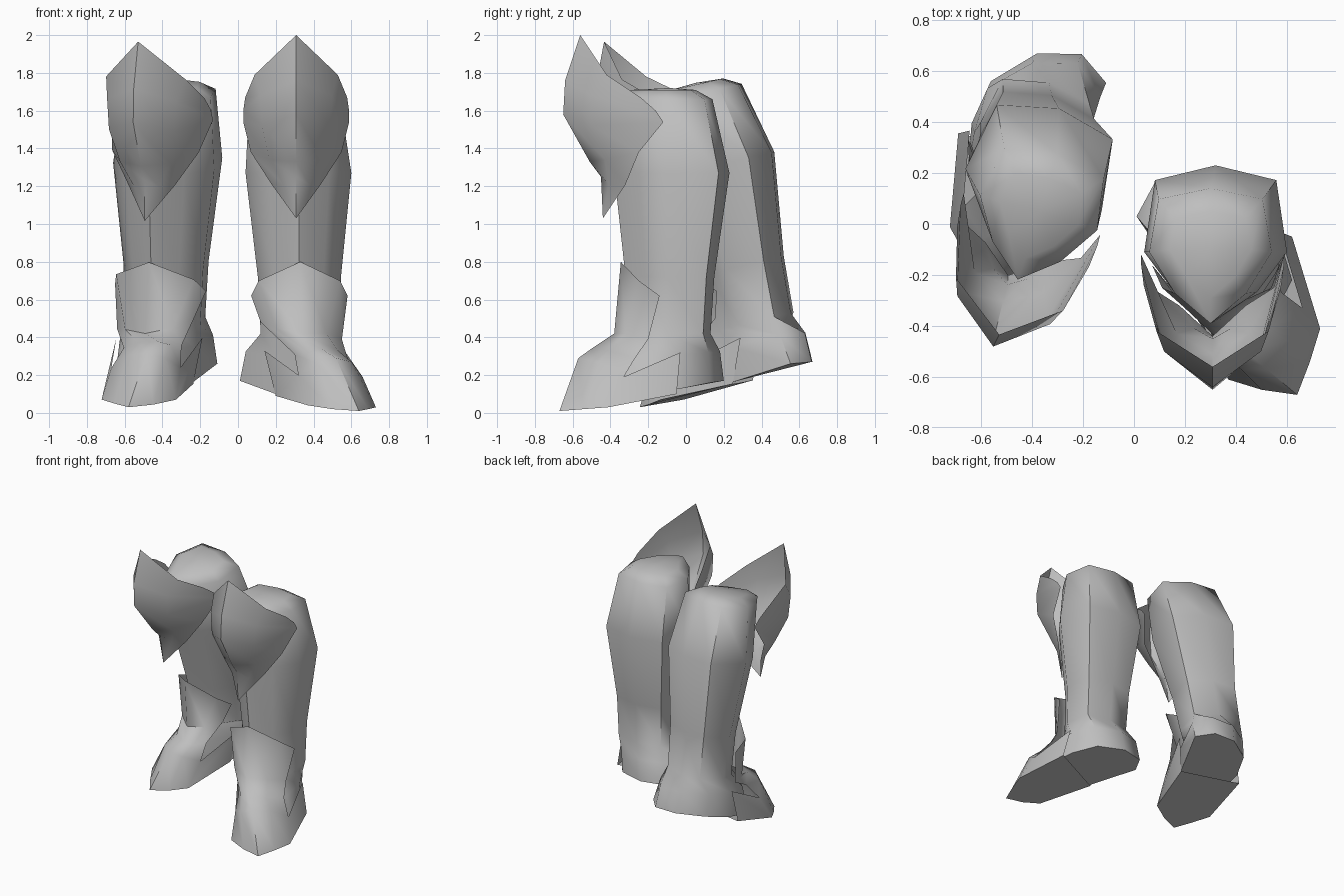
import bpy
import bmesh
from math import radians
from mathutils import Matrix, Vector

default_cube = bpy.data.objects.get("Cube")
if default_cube:
    bpy.data.objects.remove(default_cube, do_unlink=True)

# One plain grey for everything
grey = bpy.data.materials.new("plain_grey")
grey.use_nodes = True
grey.diffuse_color = (0.52, 0.52, 0.52, 1)
grey.node_tree.nodes["Principled BSDF"].inputs["Base Color"].default_value = grey.diffuse_color


def make_object(name, points, faces, flipped):
    """Build a smooth shaded object from points and index faces."""
    bm = bmesh.new()
    verts = [bm.verts.new(point) for point in points]
    for face in faces:
        corners = [verts[index] for index in face]
        bm.faces.new(corners[::-1] if flipped else corners)
    mesh = bpy.data.meshes.new(name)
    bm.to_mesh(mesh)
    bm.free()
    mesh.materials.append(grey)
    obj = bpy.data.objects.new(name, mesh)
    bpy.context.collection.objects.link(obj)
    bpy.ops.object.select_all(action="DESELECT")
    obj.select_set(True)
    bpy.context.view_layer.objects.active = obj
    bpy.ops.object.shade_smooth_by_angle(angle=radians(55))


def mirrored_pose(pivot, target, tilt, yaw):
    """Mirror a left part about its pivot, turn it and move it to the target."""
    return (Matrix.Translation(target)
            @ Matrix.Rotation(radians(tilt), 4, "X")
            @ Matrix.Rotation(radians(yaw), 4, "Z")
            @ Matrix.Scale(-1, 4, (1, 0, 0))
            @ Matrix.Translation(-Vector(pivot)))


def moved(pose, points):
    return [pose @ Vector(point) for point in points]


def grid_faces(rows, columns, closed=False):
    """Quads between consecutive rows, outward for rows listed top to bottom."""
    faces = []
    for row in range(rows - 1):
        for column in range(columns if closed else columns - 1):
            following = (column + 1) % columns
            upper, lower = row * columns, (row + 1) * columns
            faces.append((upper + column, lower + column,
                          lower + following, upper + following))
    return faces


# Leg cross-section, from the front point round the outer side to the back
SECTION = [(0, -1), (0.58, -0.58), (1, 0), (0.85, 0.83),
           (0, 1), (-0.85, 0.83), (-1, 0), (-0.58, -0.58)]


def leg_ring(x, y, z, width, front, back):
    return [Vector((x + width * across, y + (front if along < 0 else back) * along, z))
            for across, along in SECTION]


# Leg rings: centre, half width, front depth, back depth
LEG_RINGS = [
    (0.30, -0.10, 1.71, 0.16, 0.19, 0.15),
    (0.30, -0.11, 1.66, 0.24, 0.28, 0.25),
    (0.32, -0.11, 1.27, 0.28, 0.27, 0.34),
    (0.325, -0.1, 0.72, 0.22, 0.22, 0.25),
    (0.33, -0.1, 0.42, 0.21, 0.24, 0.23),
]

# Outline of the sole, in the same order as the leg section
SOLE = [(0.50, -0.45, 0.07), (0.62, -0.22, 0.10), (0.56, -0.02, 0.13), (0.45, 0.13, 0.16),
        (0.25, 0.20, 0.17), (0.08, 0.16, 0.17), (0.01, 0.03, 0.17), (0.20, -0.25, 0.10)]

# Ankle cover: two rows that follow the shin, three that follow the foot
COVER_SHIN = [
    (0.07, -0.16, 0.62), (0.11, -0.25, 0.70), (0.33, -0.345, 0.8), (0.54, -0.25, 0.70), (0.58, -0.14, 0.62),
    (0.12, -0.22, 0.48), (0.20, -0.33, 0.45), (0.34, -0.38, 0.42), (0.47, -0.32, 0.42), (0.55, -0.20, 0.39),
]
COVER_FOOT = [
    (0.30, -0.42, 0.31), (0.37, -0.49, 0.32), (0.44, -0.50, 0.34), (0.53, -0.41, 0.33), (0.58, -0.27, 0.29),
    (0.32, -0.49, 0.20), (0.42, -0.57, 0.26), (0.52, -0.57, 0.29), (0.60, -0.46, 0.27), (0.66, -0.33, 0.19),
    (0.37, -0.61, 0.04), (0.50, -0.65, 0.02), (0.64, -0.67, 0.01), (0.69, -0.54, 0.02), (0.73, -0.41, 0.03),
]
# Rear flaps beside the heel: upper and lower corner on each side
COVER_FLAPS = [(0.14, -0.20, 0.33), (0.20, -0.25, 0.09), (0.57, -0.03, 0.32), (0.62, -0.05, 0.10)]

# Knee plate rows: centre, middle and rim of one half
KNEE_CENTRE = 0.308
KNEE_ROWS = [
    [(0, -0.56, 2.00), (0.22, -0.42, 1.79), (0.27, -0.24, 1.67)],
    [(0, -0.64, 1.76), (0.19, -0.50, 1.68), (0.28, -0.16, 1.60)],
    [(0, -0.65, 1.58), (0.18, -0.50, 1.52), (0.28, -0.12, 1.54)],
    [(0, -0.51, 1.33), (0.14, -0.43, 1.34), (0.24, -0.25, 1.38)],
    [(0, -0.45, 1.25), (0.07, -0.41, 1.21), (0.13, -0.32, 1.21)],
]
KNEE_POINT = (KNEE_CENTRE, -0.44, 1.03)


def build_leg(side, shin, foot, flipped):
    """Closed leg with a domed top, a rounded heel and a flat sole."""
    rings = [leg_ring(*ring) for ring in LEG_RINGS]
    points = moved(shin, [point for ring in rings for point in ring])
    heel = []
    for ankle, sole in zip(rings[-1], SOLE):
        bulge = ankle.lerp(Vector(sole), 0.72)
        bulge.z = (ankle.z + sole[2]) / 2 + 0.03
        heel.append(bulge)
    points += moved(foot, heel + SOLE)
    count = len(SECTION)
    faces = grid_faces(len(rings) + 2, count, closed=True)
    # Sole and domed top
    last = len(points) - count
    faces.append([last + index for index in reversed(range(count))])
    points += moved(shin, [(0.30, -0.09, 1.72)])
    faces += [(index, (index + 1) % count, len(points) - 1) for index in range(count)]
    make_object(side + "_leg", points, faces, flipped)


def build_ankle_cover(side, shin, foot, flipped):
    """Open shell over the instep with a notch on each side."""
    columns = 5
    points = moved(shin, COVER_SHIN) + moved(foot, COVER_FOOT + COVER_FLAPS)
    rows = (len(COVER_SHIN) + len(COVER_FOOT)) // columns
    faces = grid_faces(rows, columns)
    toe = (rows - 1) * columns
    tip = toe - columns
    inner_top, inner_low, outer_top, outer_low = range(rows * columns, len(points))
    faces.append((tip, inner_top, inner_low, toe))
    faces.append((tip + columns - 1, toe + columns - 1, outer_low, outer_top))
    # Underside of the toe
    toe_edge = list(range(toe, toe + columns))
    faces.append([inner_low, outer_low] + toe_edge[::-1])
    make_object(side + "_ankle_cover", points, faces, flipped)


def build_knee_plate(side, knee, flipped):
    """Curved open plate with a pointed top and bottom."""
    points = []
    for row in KNEE_ROWS:
        for sign, half in ((-1, row[:0:-1]), (1, row)):
            points += [(KNEE_CENTRE + sign * x, y, z) for x, y, z in half]
    columns = 5
    faces = grid_faces(len(KNEE_ROWS), columns)
    last = len(points) - columns
    points.append(KNEE_POINT)
    faces += [(last + c, len(points) - 1, last + c + 1) for c in range(columns - 1)]
    make_object(side + "_knee_plate", moved(knee, points), faces, flipped)


def build_boot(side, shin, foot, knee, flipped):
    build_leg(side, shin, foot, flipped)
    build_ankle_cover(side, shin, foot, flipped)
    build_knee_plate(side, knee, flipped)


# Left boot stands upright, the right one steps back with a raised heel
still = Matrix.Identity(4)
build_boot("left", still, still, still, False)
build_boot(
    "right",
    shin=mirrored_pose((0.33, -0.1, 0.42), (-0.40, 0.34, 0.48), tilt=13, yaw=-17),
    foot=mirrored_pose((0.64, -0.67, 0.01), (-0.58, -0.245, 0.03), tilt=5, yaw=12),
    knee=mirrored_pose((KNEE_CENTRE, -0.12, 1.54), (-0.40, 0.04, 1.56), tilt=7, yaw=-17),
    flipped=True,
)
